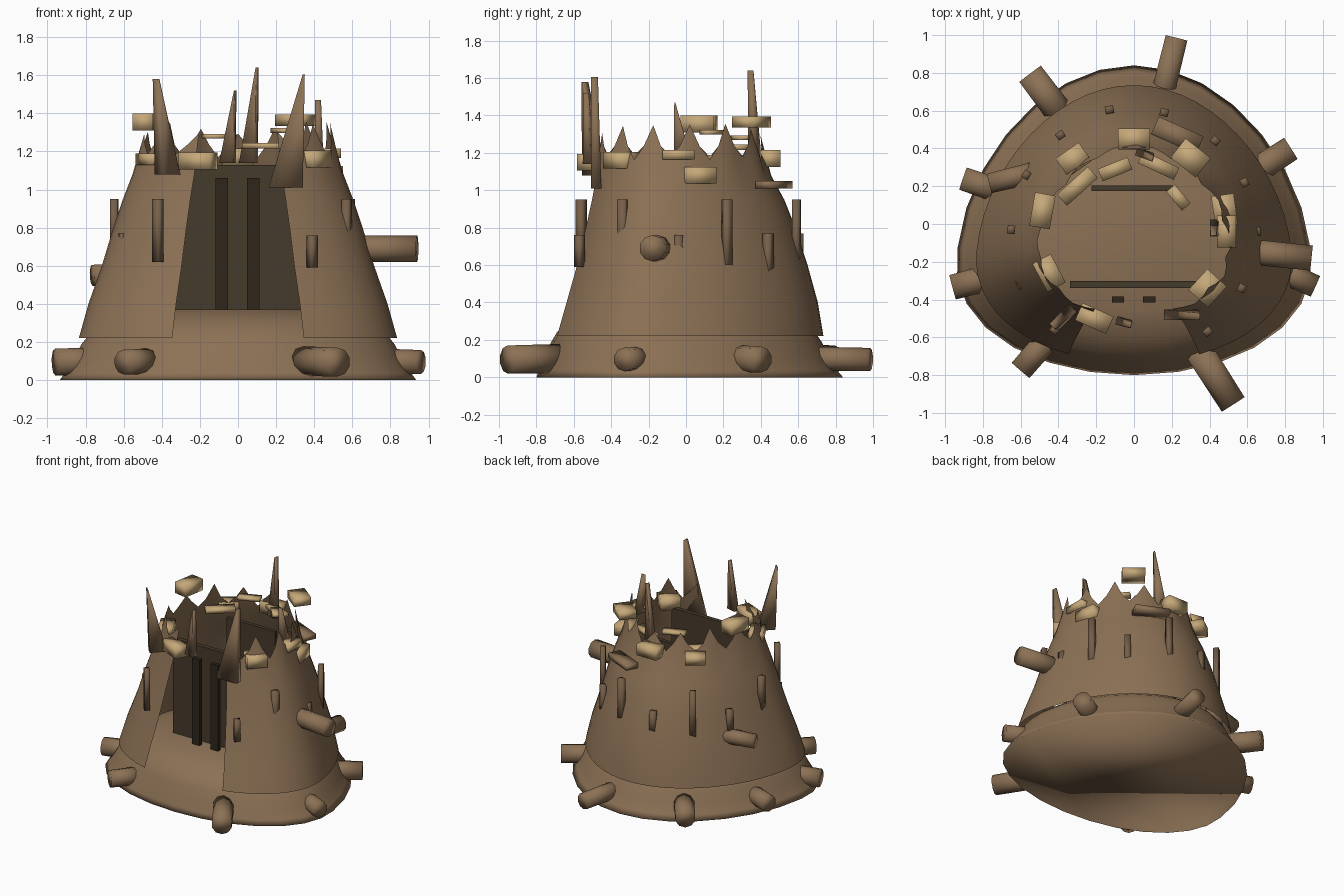
import bpy, bmesh, math, random
from mathutils import Vector, Matrix

if "Cube" in bpy.data.objects:
    bpy.data.objects.remove(bpy.data.objects["Cube"])

random.seed(4)


def mat(name, rgb):
    m = bpy.data.materials.new(name)
    m.diffuse_color = (*rgb, 1)
    m.use_nodes = True
    m.node_tree.nodes["Principled BSDF"].inputs["Base Color"].default_value = m.diffuse_color
    return m


BARK = mat("bark_brown", (0.262, 0.165, 0.091))
SPLINTER = mat("splinter_brown", (0.18, 0.115, 0.065))
TAN = mat("pale_wood", (0.56, 0.39, 0.19))
DARK = mat("dark_hollow", (0.062, 0.043, 0.025))
DARKER = mat("darkest_grain", (0.026, 0.019, 0.011))


def finish(name, bm, material, smooth=True):
    for f in bm.faces:
        f.smooth = smooth
    me = bpy.data.meshes.new(name)
    bm.to_mesh(me)
    bm.free()
    me.materials.append(material)
    ob = bpy.data.objects.new(name, me)
    bpy.context.collection.objects.link(ob)
    return ob


def egg(t, ring):
    """Point on a rounded-triangle outline: ring = (z, half width, back y, front y)"""
    z, a, back, front = ring
    yc = -0.14 * a
    s = math.sin(t)
    return Vector((a * math.cos(t) * (1 - .12 * s), yc + s * (back - yc if s > 0 else yc - front), z))


def box(name, centre, size, rot, material, smooth=True):
    bm = bmesh.new()
    bmesh.ops.create_cube(bm, size=1, matrix=Matrix.Translation(centre)
                          @ Matrix.Rotation(math.radians(rot), 4, 'Z')
                          @ Matrix.Diagonal((*size, 1)))
    return finish(name, bm, material, smooth)


def blade(name, base, tip, width, thick, rot, material):
    """Flat upright splinter that narrows to its tip"""
    base, tip = Vector(base), Vector(tip)
    bm = bmesh.new()
    bmesh.ops.create_cube(bm, size=1)
    turn = Matrix.Rotation(math.radians(rot), 3, 'Z')
    for v in bm.verts:
        top = v.co.z > 0
        off = Vector((v.co.x * width * (.06 if top else 1), v.co.y * thick * (.7 if top else 1), 0))
        v.co = (tip if top else base) + turn @ off
    return finish(name, bm, material)


def rod(name, a, b, r1, r2, material):
    a, b = Vector(a), Vector(b)
    d = b - a
    bm = bmesh.new()
    bmesh.ops.create_cone(bm, cap_ends=True, segments=10, radius1=r1, radius2=r2, depth=d.length)
    bm.transform(Matrix.Translation((a + b) / 2) @ d.to_track_quat('Z', 'Y').to_matrix().to_4x4())
    return finish(name, bm, material)


# Flared base mound with a flat floor
bm = bmesh.new()
N = 28
prev = None
for ring in [(0, .935, .84, -.80), (.04, .905, .805, -.785), (.11, .86, .765, -.755),
             (.19, .82, .725, -.72), (.24, .78, .69, -.69), (.31, .69, .59, -.61),
             (.37, .52, .42, -.46)]:
    cur = [bm.verts.new(egg(2 * math.pi * i / N, ring)) for i in range(N)]
    if prev:
        for i in range(N):
            j = (i + 1) % N
            bm.faces.new((prev[i], prev[j], cur[j], cur[i]))
    else:
        bm.faces.new(cur[::-1])
    prev = cur
bm.faces.new(prev)
finish("base_mound", bm, BARK)

# Hollow trunk wall, open at the front, with a jagged rim
bm = bmesh.new()
N = 48
gap = math.radians(22)
prev = None
rings = [(.22, .83, .735, -.735), (.4, .78, .705, -.68), (.6, .71, .65, -.62),
         (.8, .65, .585, -.57), (.95, .60, .525, -.535), (1.08, .55, .455, -.51),
         (1.16, .515, .415, -.50)]
for k, ring in enumerate(rings):
    cur = []
    for i in range(N + 1):
        t = -math.pi / 2 + gap + (2 * math.pi - 2 * gap) * i / N
        p = egg(t, ring)
        if k == len(rings) - 1:
            h = (random.uniform(.13, .2), .075, random.uniform(0, .03), .075)[i % 4]
            p.z += h
            p.x *= 1 - .3 * h
            p.y *= 1 - .3 * h
        cur.append(bm.verts.new(p))
    if prev:
        for i in range(N):
            bm.faces.new((prev[i], prev[i + 1], cur[i + 1], cur[i]))
    prev = cur
finish("trunk_wall", bm, BARK)

# Dark panels in the hollow and grain strips in front
box("hollow_front_panel", (0, -.32, .75), (.68, .035, .76), 0, DARK, False)
box("hollow_back_panel", (-.01, .19, .75), (.43, .03, .76), 0, DARK, False)
for x in (-.085, .08):
    box("hollow_grain", (x, -.40, .70), (.065, .03, .72), 0, DARKER, False)

# Roots: inner point, outer point, radius
for x0, y0, x1, y1, r in [(.13, .60, .225, .985, .062), (-.38, .57, -.55, .795, .075),
                          (.58, .24, .83, .40, .07), (-.70, .17, -.905, .24, .065),
                          (-.72, -.27, -.96, -.335, .07), (-.45, -.60, -.60, -.775, .065),
                          (.33, -.65, .525, -.955, .075), (.74, -.23, .96, -.33, .063)]:
    rod("root", (x0, y0, .10), (x1, y1, .095), r * 1.05, r, BARK)

# Broken branch stubs on the sides
rod("right_branch", (.55, -.14, .69), (.94, -.18, .69), .07, .07, BARK)
rod("left_branch", (-.50, .28, .56), (-.765, .215, .55), .06, .055, BARK)

# Vertical bark ridges: x, y, bottom, top
for x, y, lo, hi in [(-.42, -.56, .62, .95), (.39, -.57, .59, .76), (.57, -.34, .60, .95),
                     (-.65, -.03, .68, .95), (.65, -.04, .60, .76), (.585, .22, .53, .95),
                     (.43, .44, .50, .77), (.16, .59, .55, .95), (-.13, .605, .58, .77),
                     (-.39, .47, .53, .95), (-.57, .26, .58, .77), (-.60, -.32, .58, .77)]:
    rot = math.degrees(math.atan2(y + .1, x)) + 90
    box("bark_ridge", (x, y, (lo + hi) / 2), (.045, .04, hi - lo), rot, SPLINTER)

# Pale wood chunks round the rim: x, y, z, width, depth, height, turn
for x, y, z, w, d, h, rot in [
        (0, .45, 1.17, .17, .11, .09, 0), (.30, .35, 1.365, .17, .13, .06, -38),
        (-.32, .34, 1.15, .15, .12, .07, 35), (-.10, .29, 1.28, .17, .07, .025, 22),
        (.13, .31, 1.23, .21, .07, .03, -25), (-.30, .20, 1.17, .22, .08, .035, 42),
        (.48, .07, 1.08, .12, .17, .09, 8), (.49, -.04, 1.19, .10, .17, .05, 0),
        (-.485, .07, 1.355, .11, .18, .09, -10), (-.45, -.26, 1.16, .11, .17, .06, 28),
        (.39, -.34, 1.16, .15, .14, .09, 48), (-.21, -.50, 1.15, .18, .10, .09, -24),
        (.235, .14, 1.31, .13, .06, .025, -50)]:
    box("rim_chunk", (x, y, z), (w, d, h), rot, TAN)
box("rear_plank", (.23, .47, 1.03), (.26, .10, .04), -24, BARK)

# Tall flat splinters: base, tip, width, thickness, turn
for a, b, w, t, rot in [((-.37, -.49, 1.08), (-.43, -.54, 1.58), .13, .06, 45),
                        ((.25, -.48, 1.01), (.345, -.49, 1.605), .18, .055, 0),
                        ((.055, .37, 1.14), (.10, .345, 1.64), .09, .045, -20),
                        ((-.055, -.52, 1.14), (-.015, -.535, 1.52), .08, .045, -15),
                        ((.425, -.02, 1.18), (.42, -.06, 1.47), .09, .045, 90)]:
    blade("splinter", a, b, w, t, rot, BARK)
